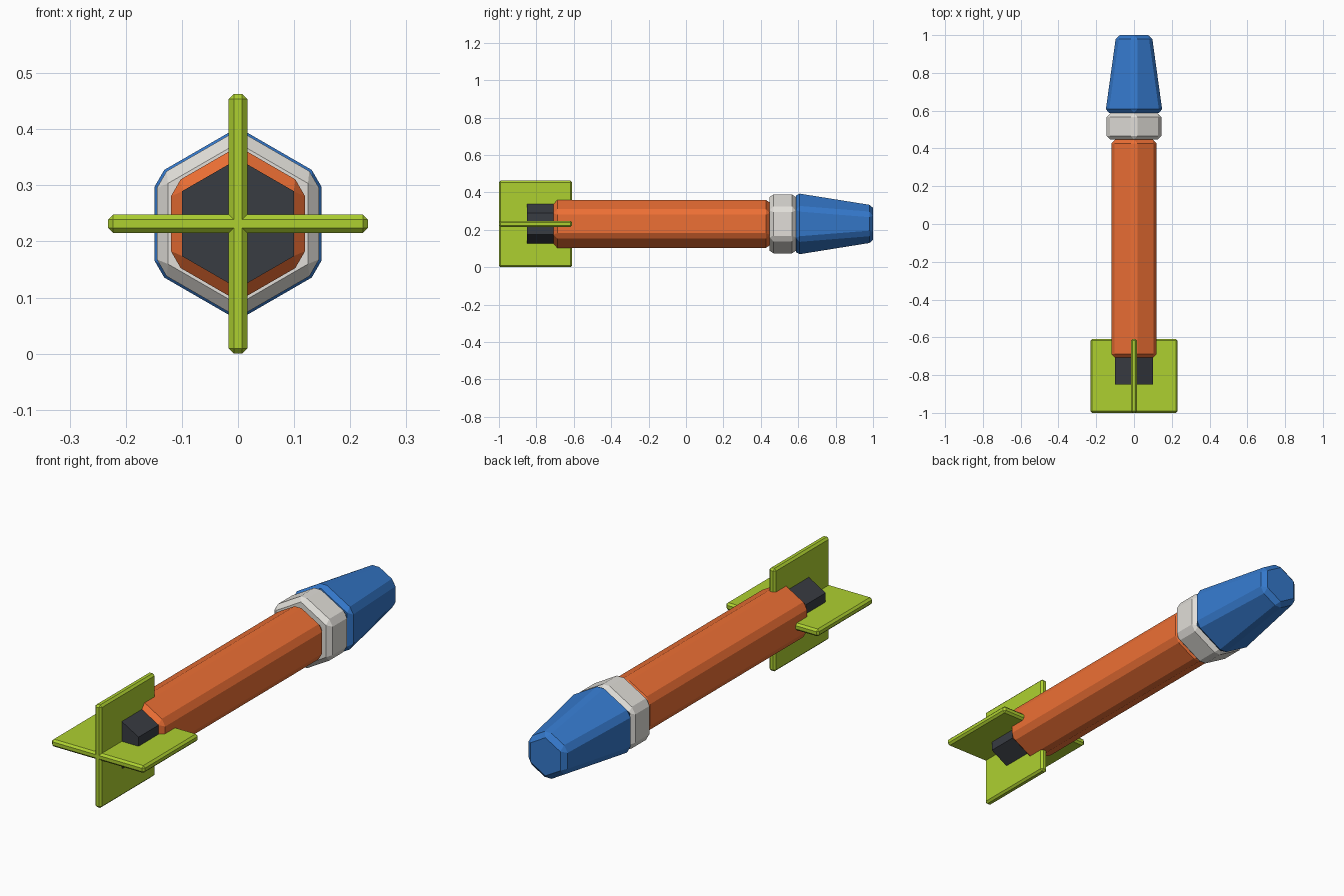
import bpy, bmesh
from math import radians
from mathutils import Matrix

if "Cube" in bpy.data.objects:
    bpy.data.objects.remove(bpy.data.objects["Cube"])

ZC = 0.2315  # height of the long axis


def material(name, rgb):
    m = bpy.data.materials.new(name)
    m.diffuse_color = (*rgb, 1)
    m.use_nodes = True
    m.node_tree.nodes["Principled BSDF"].inputs["Base Color"].default_value = m.diffuse_color
    return m


def finish(name, bm, mat, bevel):
    me = bpy.data.meshes.new(name)
    bm.to_mesh(me)
    bm.free()
    ob = bpy.data.objects.new(name, me)
    bpy.context.collection.objects.link(ob)
    if mat:
        me.materials.append(mat)
    if bevel:
        mod = ob.modifiers.new("chamfer", 'BEVEL')
        mod.width, mod.segments = bevel, 1
        mod.limit_method = 'NONE'
    return ob


def hex_part(name, y0, y1, r0, r1, mat, bevel=0.02):
    """Six-sided section along y with a corner pointing up."""
    bm = bmesh.new()
    place = Matrix.Translation((0, (y0 + y1) / 2, ZC)) @ Matrix.Rotation(radians(-90), 4, 'X')
    bmesh.ops.create_cone(bm, cap_ends=True, segments=6, radius1=r0, radius2=r1,
                          depth=y1 - y0, matrix=place)
    return finish(name, bm, mat, bevel)


def fin(name, width, height, mat):
    bm = bmesh.new()
    y0, y1 = -1.0, -0.609
    place = Matrix.Translation((0, (y0 + y1) / 2, ZC)) @ Matrix.Diagonal((width, y1 - y0, height, 1))
    bmesh.ops.create_cube(bm, size=1, matrix=place)
    return finish(name, bm, mat, 0.009)


orange = material("orange", (0.85, 0.16, 0.035))
blue = material("blue", (0.035, 0.19, 0.6))
dark = material("dark", (0.04, 0.045, 0.055))
green = material("green", (0.42, 0.63, 0.03))
pale = material("pale", (0.75, 0.73, 0.69))

# Body sections from tail to nose
hex_part("nozzle", -0.85, -0.69, 0.1155, 0.1155, dark, bevel=0)
hex_part("body_tube", -0.708, 0.447, 0.138, 0.138, orange)
hex_part("collar", 0.447, 0.587, 0.167, 0.167, pale)
hex_part("nose_cone", 0.588, 1.0, 0.175, 0.109, blue)

# Crossed tail fins
fin("upright_fin", 0.033, 2 * ZC, green)
fin("level_fin", 2 * ZC, 0.033, green)
